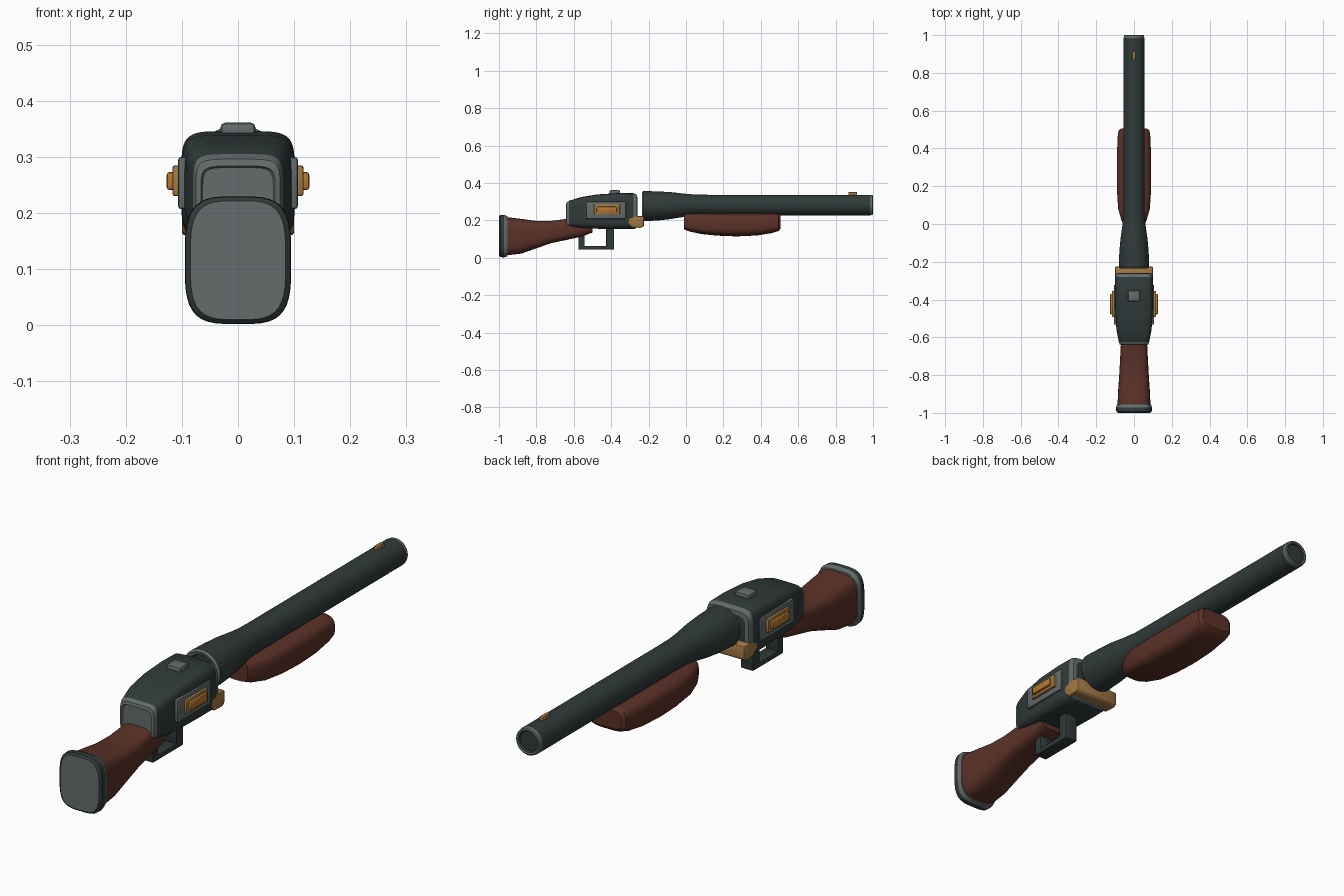
import bpy, bmesh, math
from mathutils import Vector

cube = bpy.data.objects.get("Cube")
if cube:
    bpy.data.objects.remove(cube, do_unlink=True)


def material(name, rgb):
    m = bpy.data.materials.new(name)
    m.use_nodes = True
    m.diffuse_color = (*rgb, 1)
    m.node_tree.nodes["Principled BSDF"].inputs["Base Color"].default_value = (*rgb, 1)
    return m


DARK = material("dark steel", (0.03, 0.042, 0.042))
GREY = material("grey steel", (0.125, 0.15, 0.147))
WOOD = material("red brown wood", (0.105, 0.031, 0.02))
BRASS = material("brass", (0.36, 0.19, 0.055))
ORANGE = material("orange shell", (0.48, 0.19, 0.03))


def finish(name, bm, mats, angle=35):
    bmesh.ops.recalc_face_normals(bm, faces=bm.faces)
    mesh = bpy.data.meshes.new(name)
    bm.to_mesh(mesh)
    bm.free()
    for m in mats:
        mesh.materials.append(m)
    ob = bpy.data.objects.new(name, mesh)
    bpy.context.collection.objects.link(ob)
    bpy.ops.object.select_all(action="DESELECT")
    ob.select_set(True)
    bpy.context.view_layer.objects.active = ob
    bpy.ops.object.shade_smooth_by_angle(angle=math.radians(angle))
    return ob


def loft(name, sections, mats, bands=None, caps=(0, 0), power=2, sides=32, angle=35):
    """Skin rounded cross sections (y, half width, bottom, top) along y."""
    bm = bmesh.new()
    rings = []
    for y, half, low, high in sections:
        ring = []
        for i in range(sides):
            a = math.tau * (i + 0.5) / sides
            c, s = math.cos(a), math.sin(a)
            x = math.copysign(abs(c) ** (2 / power), c) * half
            z = math.copysign(abs(s) ** (2 / power), s) * (high - low) / 2
            ring.append(bm.verts.new((x, y, z + (low + high) / 2)))
        rings.append(ring)
    for k in range(len(rings) - 1):
        for i in range(sides):
            j = (i + 1) % sides
            f = bm.faces.new((rings[k][i], rings[k][j], rings[k + 1][j], rings[k + 1][i]))
            f.material_index = bands[k] if bands else 0
    for ring, index in zip((rings[0], rings[-1]), caps):
        bm.faces.new(ring).material_index = index
    return finish(name, bm, mats, angle)


def prism(name, profile, x0, x1, mat, bevel=0.0):
    """Extrude a side profile of (y, z) points from x0 to x1."""
    bm = bmesh.new()
    face = bm.faces.new([bm.verts.new((x0, y, z)) for y, z in profile])
    out = bmesh.ops.extrude_face_region(bm, geom=[face])
    moved = [v for v in out["geom"] if isinstance(v, bmesh.types.BMVert)]
    bmesh.ops.translate(bm, verts=moved, vec=Vector((x1 - x0, 0, 0)))
    if bevel:
        bmesh.ops.bevel(bm, geom=bm.edges[:], offset=bevel, segments=2,
                        profile=0.5, affect="EDGES", clamp_overlap=True)
    return finish(name, bm, [mat], 40)


def box(name, x0, x1, y0, y1, z0, z1, mat, bevel=0.005):
    return prism(name, [(y0, z0), (y1, z0), (y1, z1), (y0, z1)], x0, x1, mat, bevel)


# Shoulder stock with its butt pad
loft("stock", [(-0.965, 0.088, 0.012, 0.218), (-0.88, 0.084, 0.022, 0.208),
               (-0.81, 0.079, 0.047, 0.198), (-0.72, 0.074, 0.078, 0.197),
               (-0.64, 0.07, 0.095, 0.208), (-0.56, 0.066, 0.112, 0.22),
               (-0.5, 0.06, 0.135, 0.22)], [WOOD], power=3.6)
loft("butt_pad", [(-1.0, 0.085, 0.01, 0.222), (-0.993, 0.094, 0.003, 0.229),
                  (-0.972, 0.095, 0.002, 0.23), (-0.968, 0.094, 0.003, 0.228),
                  (-0.955, 0.091, 0.008, 0.223)],
     [GREY, DARK], bands=(1, 1, 0, 0), power=3.6, sides=40)

# Receiver body with grey edged ends
loft("receiver", [(-0.636, 0.063, 0.18, 0.281), (-0.641, 0.066, 0.177, 0.284),
                  (-0.638, 0.075, 0.17, 0.296), (-0.625, 0.08, 0.165, 0.305),
                  (-0.56, 0.093, 0.158, 0.325), (-0.47, 0.1, 0.155, 0.339),
                  (-0.36, 0.101, 0.153, 0.346), (-0.28, 0.1, 0.153, 0.345),
                  (-0.262, 0.094, 0.162, 0.336), (-0.26, 0.08, 0.172, 0.32)],
     [DARK, GREY], bands=(1, 1, 1, 0, 0, 0, 0, 1, 1), caps=(1, 0), power=5.5, sides=48)
box("top_latch", -0.031, 0.031, -0.41, -0.352, 0.335, 0.361, GREY, 0.008)

# Layered plates on both sides of the receiver
for side, s in (("left", 1), ("right", -1)):
    box(side + "_side_plate", s * 0.085, s * 0.107, -0.533, -0.322, 0.207, 0.3, GREY, 0.006)
    box(side + "_brass_mount", s * 0.1, s * 0.117, -0.492, -0.354, 0.23, 0.285, BRASS, 0.005)
    box(side + "_shell_inlay", s * 0.11, s * 0.127, -0.478, -0.37, 0.241, 0.273, ORANGE, 0.005)

# Hinge block joining receiver and barrel
prism("hinge_block", [(-0.31, 0.185), (-0.29, 0.162), (-0.24, 0.16), (-0.225, 0.168),
                      (-0.225, 0.222), (-0.31, 0.222)], -0.1, 0.1, BRASS, 0.006)

# Guard loop under the receiver
box("guard_bottom", -0.028, 0.028, -0.576, -0.384, 0.043, 0.064, DARK)
box("guard_rear", -0.028, 0.028, -0.576, -0.542, 0.046, 0.17, DARK)
box("guard_front", -0.028, 0.028, -0.427, -0.384, 0.046, 0.17, DARK)

# Barrel flaring into the breech, with grey end rings
profile = [(-0.222, 0.056, 0.278), (-0.232, 0.06, 0.277), (-0.236, 0.074, 0.276),
           (-0.228, 0.081, 0.276), (-0.15, 0.078, 0.277), (-0.08, 0.072, 0.279),
           (-0.01, 0.062, 0.281), (0.05, 0.056, 0.282), (0.12, 0.055, 0.282),
           (0.975, 0.055, 0.282), (0.985, 0.055, 0.282), (0.997, 0.053, 0.282),
           (1.0, 0.048, 0.282), (0.998, 0.042, 0.282), (0.99, 0.039, 0.282)]
loft("barrel", [(y, r, z - r, z + r) for y, r, z in profile], [DARK, GREY],
     bands=(0, 1, 1, 0, 0, 0, 0, 0, 0, 0, 1, 1, 1, 0), sides=40)
box("front_sight", -0.008, 0.008, 0.868, 0.915, 0.32, 0.351, BRASS, 0.003)

# Wooden fore grip
loft("fore_grip", [(-0.01, 0.05, 0.152, 0.236), (0.02, 0.067, 0.14, 0.237),
                   (0.08, 0.084, 0.127, 0.237), (0.17, 0.09, 0.118, 0.237),
                   (0.27, 0.091, 0.114, 0.237), (0.38, 0.09, 0.119, 0.237),
                   (0.46, 0.087, 0.132, 0.237), (0.495, 0.082, 0.143, 0.236),
                   (0.506, 0.068, 0.155, 0.23)], [WOOD], power=3.6)
